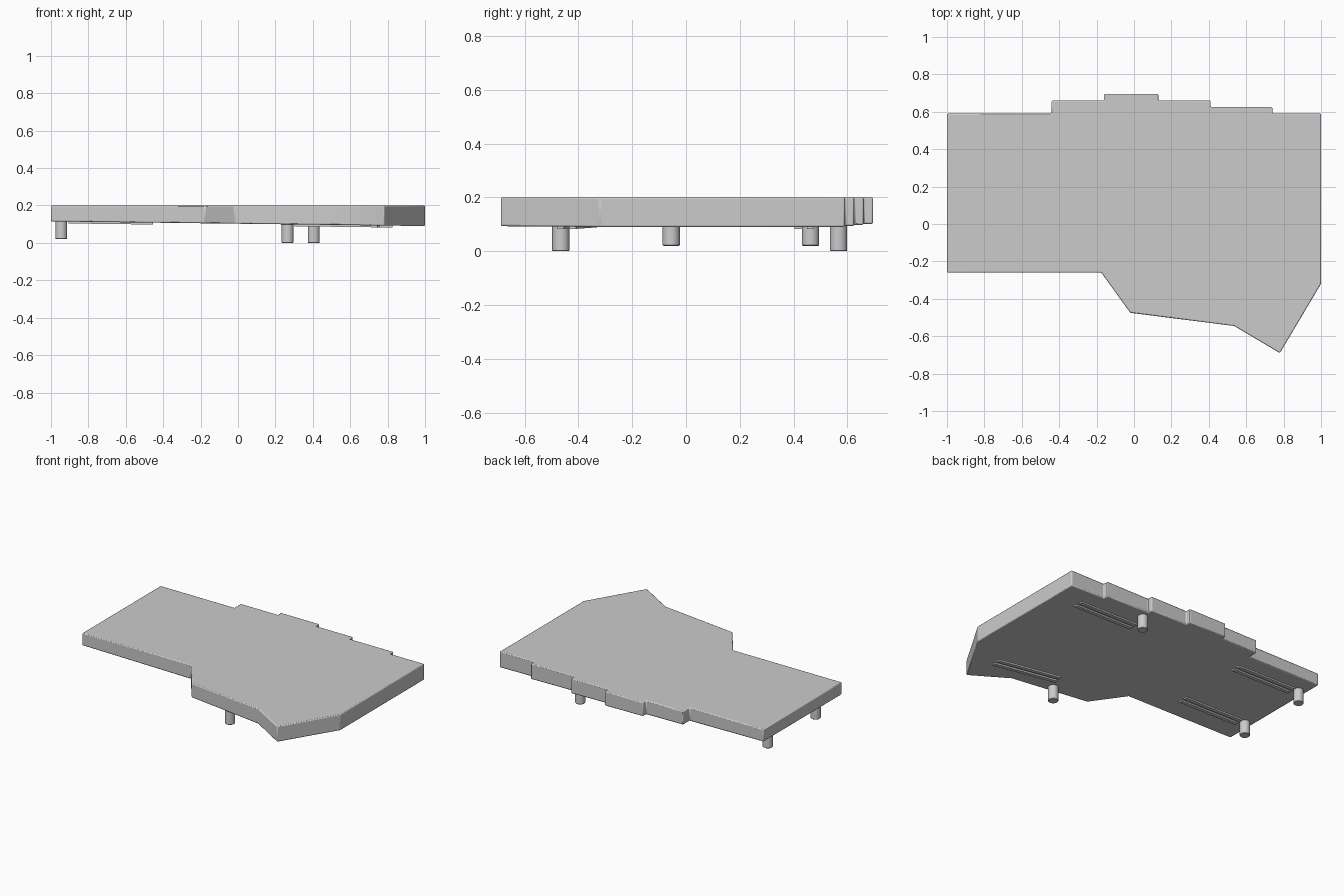
import bpy
import bmesh
import math
from mathutils import Matrix

cube = bpy.data.objects.get("Cube")
if cube:
    bpy.data.objects.remove(cube, do_unlink=True)

TOP = 0.2

# single plain grey plastic
grey = bpy.data.materials.new("grey plastic")
grey.use_nodes = True
grey.diffuse_color = (0.6, 0.6, 0.6, 1)
grey.node_tree.nodes["Principled BSDF"].inputs["Base Color"].default_value = grey.diffuse_color


def underside(x):
    """Height of the gently sloping underside."""
    return 0.1025 - 0.0125 * x


def finish(name, bm, bevel=0.0, segments=2):
    bmesh.ops.recalc_face_normals(bm, faces=bm.faces)
    mesh = bpy.data.meshes.new(name)
    bm.to_mesh(mesh)
    bm.free()
    mesh.materials.append(grey)
    obj = bpy.data.objects.new(name, mesh)
    bpy.context.collection.objects.link(obj)
    if bevel:
        mod = obj.modifiers.new("soft edges", "BEVEL")
        mod.width = bevel
        mod.segments = segments
        mod.limit_method = "ANGLE"
    bpy.ops.object.select_all(action="DESELECT")
    obj.select_set(True)
    bpy.context.view_layer.objects.active = obj
    bpy.ops.object.shade_smooth_by_angle(angle=math.radians(30))
    return obj


# case: stepped back edge, angular front wing
outline = [(-1, -.26), (-.175, -.26), (-.02, -.475), (.535, -.545), (.78, -.69),
           (1, -.32), (1, .59), (.74, .59), (.74, .625), (.41, .625), (.41, .66),
           (.13, .66), (.13, .695), (-.16, .695), (-.16, .66), (-.44, .66),
           (-.44, .59), (-1, .59)]
bm = bmesh.new()
upper = [bm.verts.new((x, y, TOP)) for x, y in outline]
lower = [bm.verts.new((x, y, underside(x))) for x, y in outline]
bm.faces.new(upper)
bm.faces.new(lower[::-1])
for i in range(len(outline)):
    j = (i + 1) % len(outline)
    bm.faces.new((upper[i], lower[i], lower[j], upper[j]))
finish("case", bm, 0.006)

# round feet
feet = {"front_right_foot": (-.945, -.055, .02), "back_right_foot": (-.945, .463, .02),
        "front_left_foot": (.265, -.465, 0), "back_left_foot": (.405, .567, 0)}
for name, (x, y, base) in feet.items():
    bm = bmesh.new()
    top = underside(x) + 0.01
    bmesh.ops.create_cone(bm, cap_ends=True, segments=32, radius1=.032, radius2=.032,
                          depth=top - base,
                          matrix=Matrix.Translation((x, y, (top + base) / 2)))
    finish(name, bm, 0.003, 1)

# grip strips: pairs of thin bars under the case
strips = {"front_right_strip": (-.68, -.07, 0), "back_right_strip": (-.68, .44, 0),
          "front_left_strip": (.53, -.405, -10), "back_left_strip": (.6, .44, 0)}
slope = Matrix.Rotation(math.atan(.0125), 4, "Y")
for name, (x, y, angle) in strips.items():
    bm = bmesh.new()
    place = (Matrix.Translation((x, y, underside(x) - .003)) @ slope
             @ Matrix.Rotation(math.radians(angle), 4, "Z"))
    for side in (-1, 1):
        bmesh.ops.create_cube(bm, size=1, matrix=place
                              @ Matrix.Translation((0, side * .023, 0))
                              @ Matrix.Diagonal((.45, .026, .014, 1)))
    finish(name, bm)
